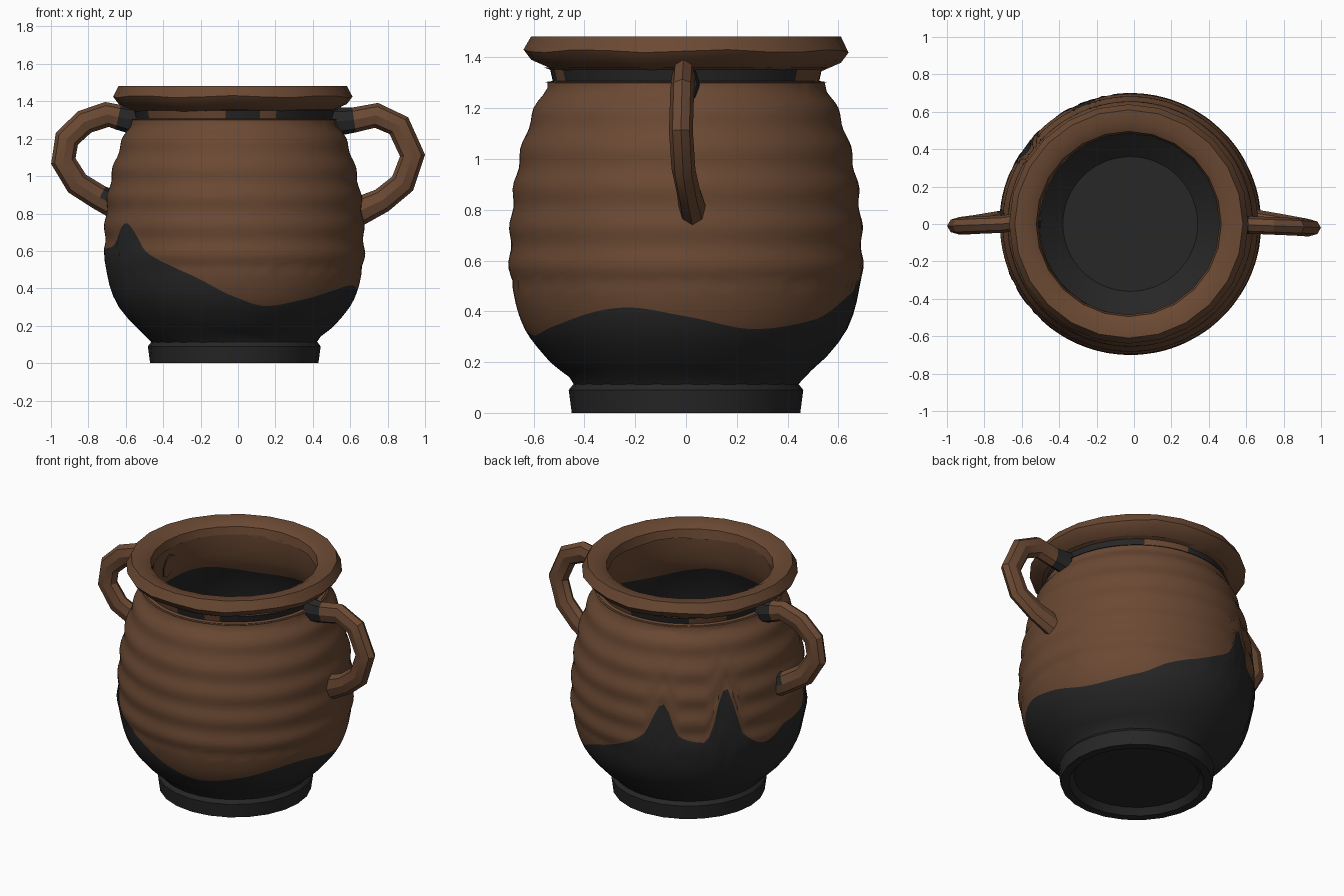
import bpy, bmesh, math
from mathutils import Vector

cube = bpy.data.objects.get("Cube")
if cube:
    bpy.data.objects.remove(cube, do_unlink=True)


def material(name, rgb):
    m = bpy.data.materials.new(name)
    m.use_nodes = True
    m.diffuse_color = (*rgb, 1)
    bsdf = m.node_tree.nodes["Principled BSDF"]
    bsdf.inputs["Base Color"].default_value = (*rgb, 1)
    bsdf.inputs["Roughness"].default_value = 0.8
    return m


MATS = [material("brown_glaze", (0.145, 0.066, 0.033)),
        material("dark_clay", (0.02, 0.02, 0.02))]
BROWN, DARK = 0, 1


def finish(name, bm, angle=35):
    bmesh.ops.recalc_face_normals(bm, faces=bm.faces)
    mesh = bpy.data.meshes.new(name)
    bm.to_mesh(mesh)
    bm.free()
    for m in MATS:
        mesh.materials.append(m)
    ob = bpy.data.objects.new(name, mesh)
    bpy.context.collection.objects.link(ob)
    bpy.ops.object.select_all(action="DESELECT")
    bpy.context.view_layer.objects.active = ob
    ob.select_set(True)
    bpy.ops.object.shade_smooth_by_angle(angle=math.radians(angle))
    return ob


def curve(pts, t):
    """Smooth curve through sorted (t, value) points, flat at peaks and dips."""
    t = min(max(t, pts[0][0]), pts[-1][0])
    i = max(k for k in range(len(pts) - 1) if pts[k][0] <= t)

    def slope(k):
        if k in (0, len(pts) - 1):
            return 0
        a, b, c = pts[k - 1:k + 2]
        d, e = (b[1] - a[1]) / (b[0] - a[0]), (c[1] - b[1]) / (c[0] - b[0])
        return 2 * d * e / (d + e) if d * e > 0 else 0

    (t0, v0), (t1, v1) = pts[i], pts[i + 1]
    h = t1 - t0
    s = (t - t0) / h
    ease = s * s * (3 - 2 * s)
    return (v0 + (v1 - v0) * ease + h * s * (1 - s) ** 2 * slope(i)
            - h * s * s * (1 - s) * slope(i + 1))


def lathe(name, profile, segs, colour, cx=-0.02, cap=None, angle=35):
    """Turn profile(angle) -> [(r, z)] round z; colour(row, angle) picks the material."""
    bm = bmesh.new()
    cols = []
    for k in range(segs):
        deg = -180 + 360 * k / segs
        a = math.radians(deg)
        cols.append([bm.verts.new((cx + r * math.cos(a), r * math.sin(a), z))
                     for r, z in profile(deg)])
    for k in range(segs):
        p, q = cols[k], cols[(k + 1) % segs]
        for j in range(len(p) - 1):
            f = bm.faces.new((p[j], q[j], q[j + 1], p[j + 1]))
            f.material_index = colour(j, -180 + 360 * (k + 0.5) / segs)
    if cap is not None:
        bm.faces.new([c[cap] for c in cols]).material_index = DARK
    return finish(name, bm, angle)


def steps(a, b, n):
    return [a + (b - a) * i / n for i in range(n + 1)]


# Body: one ring follows the glaze edge, so the colours meet cleanly
GLAZE = [(-180, .61), (-161, .62), (-146, .75), (-133, .60), (-107, .455), (-90, .355),
         (-74, .305), (-55, .34), (-20, .415), (0, .38), (25, .33), (52, .37), (66, .44),
         (88, .54), (102, .64), (112, .85), (121, .64), (133, .61), (144, .94),
         (153, .63), (166, .54), (180, .61)]
BODY = [(.11, .44), (.2, .535), (.34, .64), (.45, .675), (.6, .695), (.75, .69),
        (.9, .675), (1.05, .645), (1.2, .595), (1.31, .545)]
LOW, HIGH = 8, 36


def body_radius(z):
    rib = 0.006 * math.cos(math.tau * (z - .58) / .155) if .5 < z < 1.28 else 0
    return curve(BODY, z) + rib


def body_profile(deg):
    edge = curve(GLAZE, deg)
    zs = steps(.11, edge, LOW) + steps(edge, 1.305, HIGH)[1:]
    return [(body_radius(z), z) for z in zs]


lathe("body", body_profile, 144, lambda j, d: DARK if j < LOW else BROWN)

# Foot ring with a recessed underside
FOOT = [(.44, .118), (.462, .09), (.45, 0), (.40, 0), (.37, .04)]
lathe("foot", lambda d: FOOT, 24, lambda j, d: DARK, cap=-1)

# Neck with bare patches
BARE = [(-95, -74), (-66, 54), (85, 125), (150, 180), (-180, -150)]
NECK = [(.555, 1.30), (.525, 1.308), (.535, 1.352), (.56, 1.36)]
lathe("neck", lambda d: NECK, 72,
      lambda j, d: DARK if j == 1 and any(a < d < b for a, b in BARE) else BROWN)

# Rolled rim, slightly uneven along its lower edge
RIM = [(.53, 1.35), (.61, 1.385), (.64, 1.425), (.61, 1.483), (.54, 1.48),
       (.495, 1.455), (.485, 1.40)]


def rim_profile(deg):
    wobble = 0.006 * math.sin(math.radians(deg * 7))
    return [(r, z + (wobble if z < 1.45 else 0)) for r, z in RIM]


lathe("rim", rim_profile, 24, lambda j, d: BROWN, cx=-.028)

# Inside: glaze ends at a wavy line below the neck
INNER = [(.17, .36), (.3, .52), (.5, .63), (.8, .64), (1.05, .59), (1.25, .505), (1.41, .485)]


def inner_profile(deg):
    a = math.radians(deg)
    edge = 1.16 + .02 * math.sin(3 * a) + .015 * math.sin(5 * a + 1)
    zs = steps(.17, edge, 12) + steps(edge, 1.41, 5)[1:]
    return [(curve(INNER, z), z) for z in zs]


lathe("inside", inner_profile, 72, lambda j, d: DARK if j < 12 else BROWN, cap=0)


# Handles: flattened tubes swept along a path
def handle(name, path, bare_root):
    pts = [Vector(p) for p in path]
    bm = bmesh.new()
    rings = []
    sides = 8
    for i, p in enumerate(pts):
        t = (pts[min(i + 1, len(pts) - 1)] - pts[max(i - 1, 0)]).normalized()
        across = Vector((0, 1, 0))
        out = across.cross(t).normalized()
        wide = 1.2 if i in (0, len(pts) - 1) else 1
        rings.append([bm.verts.new(p + wide * (out * .067 * math.cos(a)
                                               + across * .047 * math.sin(a)))
                      for a in (math.tau * k / sides for k in range(sides))])
    for i in range(len(rings) - 1):
        for k in range(sides):
            n = (k + 1) % sides
            f = bm.faces.new((rings[i][k], rings[i][n], rings[i + 1][n], rings[i + 1][k]))
            c = f.calc_center_median()
            root = bare_root and i == len(rings) - 2 and c.z > (pts[-1].z + pts[-2].z) / 2
            f.material_index = DARK if i == 0 or root else BROWN
    bm.faces.new(rings[0])
    bm.faces.new(rings[-1])
    finish(name, bm, 30)


handle("left_handle", [(.50, .0, 1.29), (.62, -.005, 1.30), (.74, -.01, 1.325),
                       (.86, -.015, 1.27), (.933, -.02, 1.11), (.88, -.01, .96),
                       (.77, .01, .87), (.60, .03, .79)], False)
handle("right_handle", [(-.51, .02, 1.29), (-.64, .01, 1.315), (-.70, .0, 1.33),
                        (-.82, -.005, 1.29), (-.915, -.01, 1.20), (-.934, -.01, 1.08),
                        (-.86, .0, .96), (-.74, .02, .885), (-.60, .03, .82)], True)
